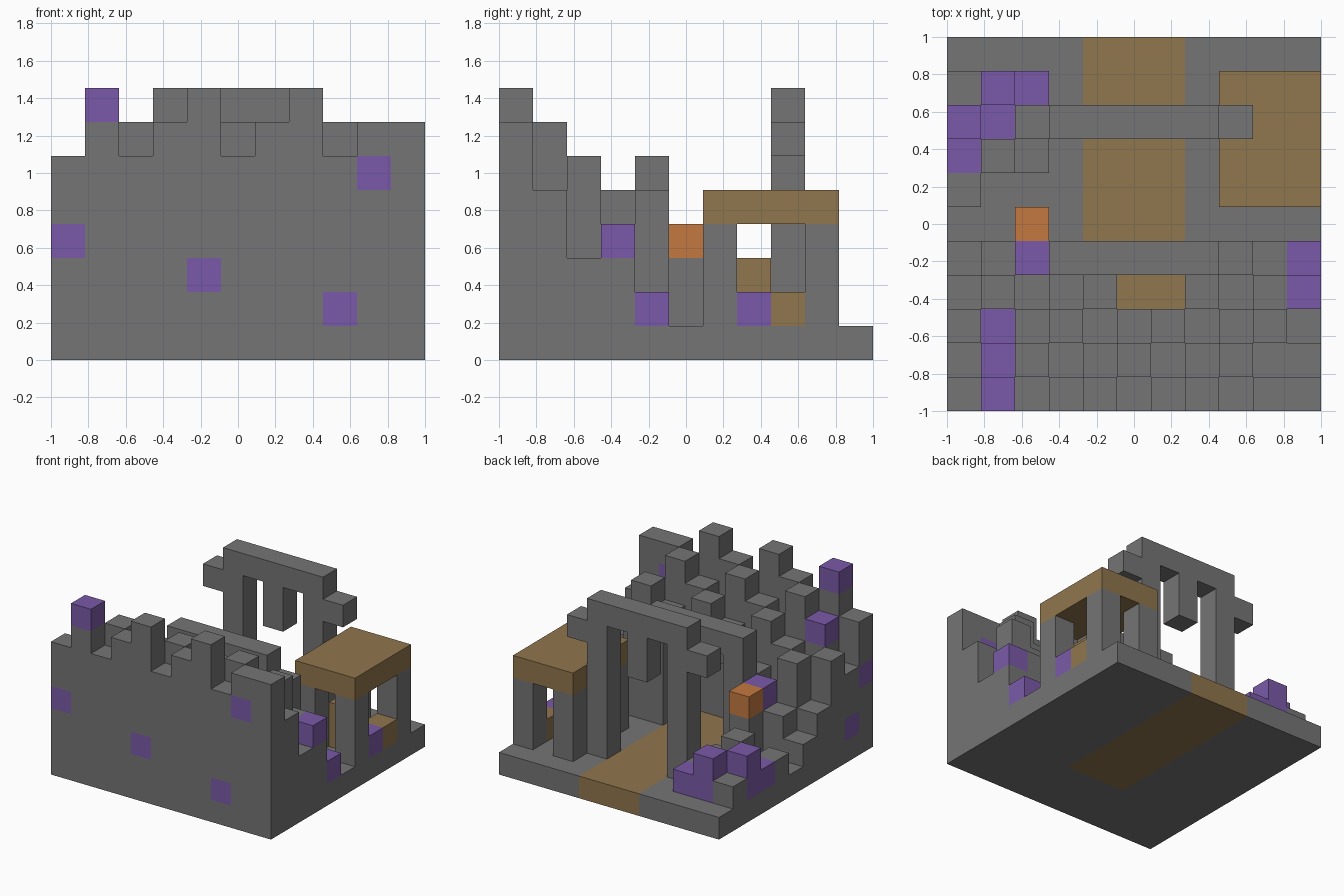
import bpy
import bmesh
from mathutils import Vector

cube = bpy.data.objects.get("Cube")
if cube:
    bpy.data.objects.remove(cube, do_unlink=True)

N = 11                 # blocks along each side
S = 2 / N              # block size
COLOURS = {
    "stone grey": (0.178, 0.178, 0.178, 1),
    "crystal purple": (0.195, 0.102, 0.392, 1),
    "timber brown": (0.28, 0.18, 0.075, 1),
    "lamp orange": (0.55, 0.19, 0.052, 1),
}
STONE, CRYSTAL, TIMBER, LAMP = range(4)
materials = []
for name, colour in COLOURS.items():
    m = bpy.data.materials.new(name)
    m.use_nodes = True
    m.diffuse_color = colour
    m.node_tree.nodes["Principled BSDF"].inputs["Base Color"].default_value = colour
    materials.append(m)

blocks = {}            # (column, row, level) -> (part, material)


def fill(part, xs, ys, zs, mat=STONE):
    """Fill a box of blocks; each range is (first, last) or one number."""
    spans = [(v, v) if isinstance(v, int) else v for v in (xs, ys, zs)]
    for x in range(spans[0][0], spans[0][1] + 1):
        for y in range(spans[1][0], spans[1][1] + 1):
            for z in range(spans[2][0], spans[2][1] + 1):
                blocks[x, y, z] = (part, mat)


def paint(x, y, z, mat=CRYSTAL):
    blocks[x, y, z] = (blocks[x, y, z][0], mat)


# Floor slab with the timber path
fill("floor", (0, 10), (0, 10), 0)
fill("path", (4, 6), (3, 10), 0, TIMBER)

# Stepped wall: falls one block per row, with a repeating three-step crest
for row in range(5):
    for col in range(N):
        height = 8 - row - (0, 2, 1)[(col - 1 - row) % 3]
        if col in (0, 10):
            height -= 1
        fill("stepped_wall", col, row, (1, max(height, 2) - 1))

# Passage through the lower steps
for col in range(4, 7):
    for row in (3, 4):
        for level in range(1, 4):
            blocks.pop((col, row, level), None)


# Gateways: two legs, a lintel and a hanging keystone
def gateway(part, row, top, drop):
    for leg in (3, 7):
        fill(part, leg, row, (1, top))
    fill(part, (3, 7), row, top)
    fill(part, 5, row, (top - drop, top))
    fill(part, 8, row, top - 1)


gateway("inner_gate", 4, 5, 1)
gateway("outer_gate", 8, 7, 2)
fill("outer_gate", 2, 8, 6)

# Crystal blocks set in the wall
for spot in ((0, 0, 3), (1, 0, 7), (4, 0, 2), (8, 0, 1), (9, 0, 5), (0, 1, 1),
             (1, 1, 5), (1, 2, 3), (2, 4, 3), (10, 3, 3), (10, 4, 1)):
    paint(*spot)

# Lamp post
fill("lamp_post", 2, 5, (1, 2))
fill("lamp", 2, 5, 3, LAMP)

# Shelter with four posts, a flat roof and furniture
for col in (8, 10):
    for row in (6, 9):
        fill("shelter_posts", col, row, (1, 3))
fill("shelter_roof", (8, 10), (6, 9), 4, TIMBER)
fill("bench", 10, 8, 1, TIMBER)
fill("shelf", 9, 7, (1, 2), TIMBER)
fill("crystal_chest", 10, 7, 1, CRYSTAL)

# Rubble heap beside the gate
for col, row, top, mat in ((0, 9, 1, STONE), (1, 9, 2, CRYSTAL), (2, 9, 1, CRYSTAL),
                           (0, 8, 2, CRYSTAL), (1, 8, 1, CRYSTAL), (2, 8, 1, STONE),
                           (0, 7, 1, CRYSTAL), (1, 7, 2, STONE), (2, 7, 1, STONE),
                           (0, 6, 1, STONE)):
    fill("rubble", col, row, (1, top), mat)


# Turn each part into one mesh of its exposed block faces
def build(part):
    bm = bmesh.new()
    for cell, (owner, mat) in blocks.items():
        if owner != part:
            continue
        centre = Vector(cell) + Vector((0.5, 0.5, 0.5))
        for axis in range(3):
            for sign in (-1, 1):
                step = Vector((0, 0, 0))
                step[axis] = sign
                if tuple(int(c + d) for c, d in zip(cell, step)) in blocks:
                    continue
                u, v = Vector((0, 0, 0)), Vector((0, 0, 0))
                u[(axis + 1) % 3] = 0.5
                v[(axis + 2) % 3] = 0.5 * sign
                mid = centre + step / 2
                corners = (mid - u - v, mid + u - v, mid + u + v, mid - u + v)
                face = bm.faces.new([bm.verts.new(c) for c in corners])
                face.material_index = mat
    bmesh.ops.remove_doubles(bm, verts=bm.verts, dist=0.001)
    bmesh.ops.dissolve_limit(bm, angle_limit=0.01, verts=bm.verts, edges=bm.edges,
                             delimit={'MATERIAL'})
    for vert in bm.verts:
        vert.co = Vector((vert.co.x * S - 1, vert.co.y * S - 1, vert.co.z * S))
    mesh = bpy.data.meshes.new(part)
    bm.to_mesh(mesh)
    bm.free()
    for m in materials:
        mesh.materials.append(m)
    bpy.context.collection.objects.link(bpy.data.objects.new(part, mesh))


for part in sorted({owner for owner, mat in blocks.values()}):
    build(part)
